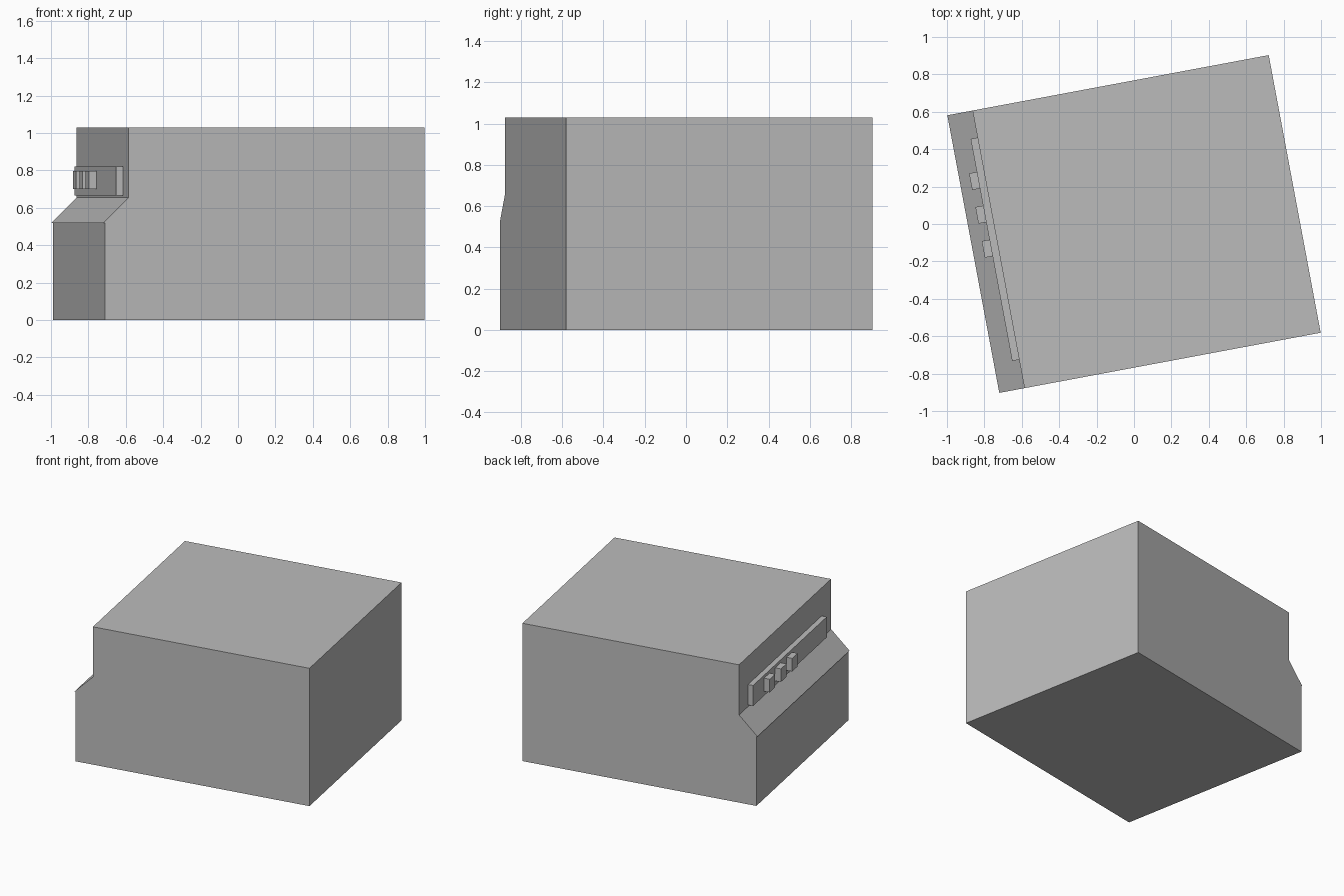
import bpy
import bmesh
from math import radians
from mathutils import Matrix

cube = bpy.data.objects.get("Cube")
if cube:
    bpy.data.objects.remove(cube, do_unlink=True)

# One plain grey for everything
grey = bpy.data.materials.new("plain_grey")
grey.use_nodes = True
grey.diffuse_color = (0.5, 0.5, 0.5, 1)
grey.node_tree.nodes["Principled BSDF"].inputs["Base Color"].default_value = (0.5, 0.5, 0.5, 1)

TURN = Matrix.Rotation(radians(10.6), 4, "Z")
HALF_WIDTH = 0.755


def extruded(name, profile, y0, y1):
    """Extrude an x-z profile from y0 to y1, then turn it with the building."""
    bm = bmesh.new()
    face = bm.faces.new([bm.verts.new((x, y0, z)) for x, z in profile])
    moved = bmesh.ops.extrude_face_region(bm, geom=[face])["geom"]
    verts = [v for v in moved if isinstance(v, bmesh.types.BMVert)]
    bmesh.ops.translate(bm, verts=verts, vec=(0, y1 - y0, 0))
    bmesh.ops.recalc_face_normals(bm, faces=bm.faces)
    bm.transform(TURN)
    mesh = bpy.data.meshes.new(name)
    bm.to_mesh(mesh)
    bm.free()
    mesh.materials.append(grey)
    obj = bpy.data.objects.new(name, mesh)
    bpy.context.collection.objects.link(obj)
    return obj


def block(name, x0, x1, y0, y1, z0, z1):
    return extruded(name, [(x0, z0), (x1, z0), (x1, z1), (x0, z1)], y0, y1)


# Building body with a recessed upper wall and a sloping ledge
extruded("building_body",
         [(-0.866, 0), (0.874, 0), (0.874, 1.03), (-0.737, 1.03),
          (-0.737, 0.655), (-0.874, 0.52), (-0.866, 0.52)],
         -HALF_WIDTH, HALF_WIDTH)

# Long board on the recessed wall
block("wall_board", -0.775, -0.735, -0.6, 0.608, 0.667, 0.82)

# Plain raised blocks on the board
for i, y in enumerate((0.015, 0.2, 0.383)):
    block(f"raised_block_{i + 1}", -0.817, -0.77, y - 0.045, y + 0.045, 0.7, 0.798)
